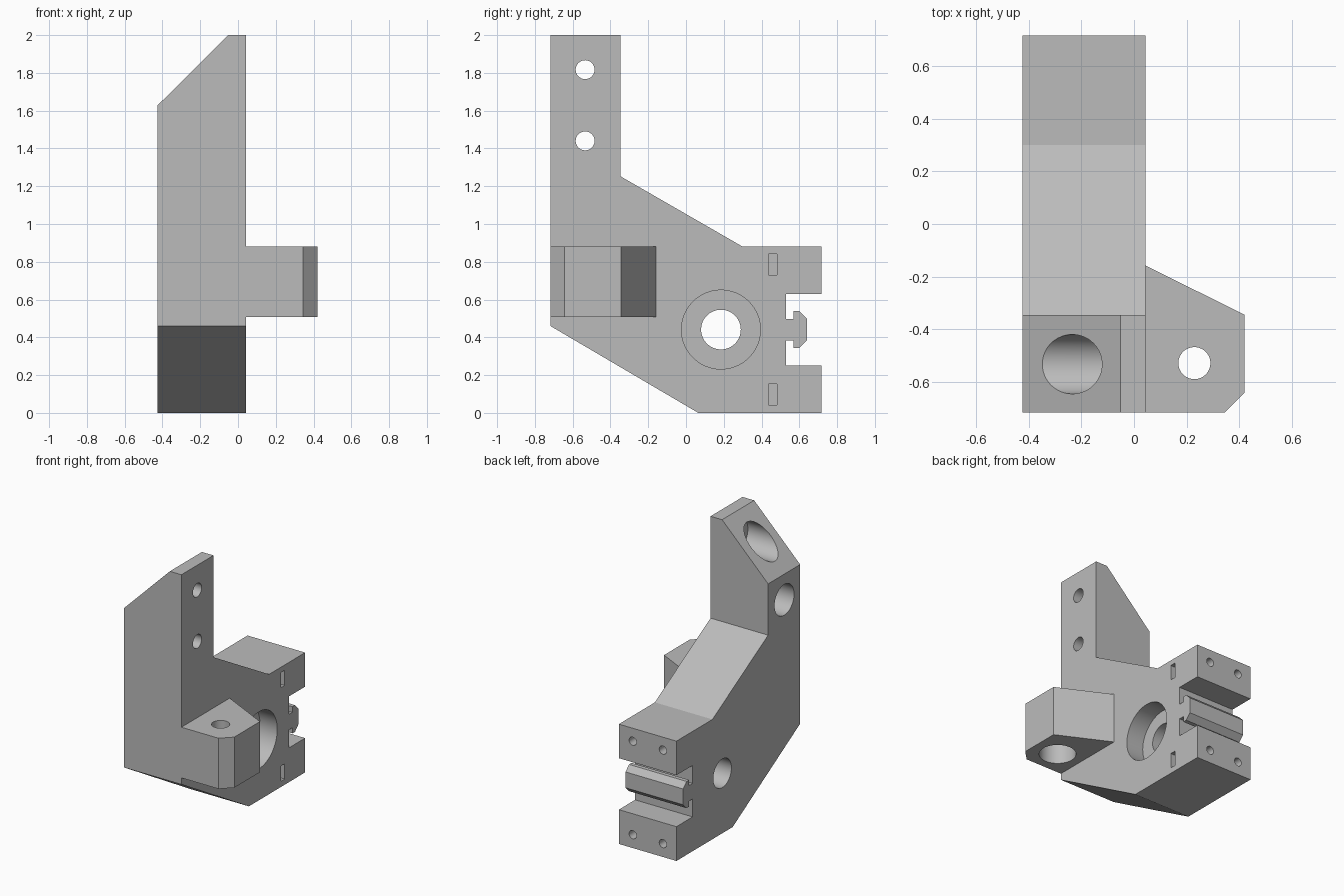
import bpy, bmesh, math
from mathutils import Matrix, Vector

if "Cube" in bpy.data.objects:
    bpy.data.objects.remove(bpy.data.objects["Cube"], do_unlink=True)

grey = bpy.data.materials.new("plain grey")
grey.use_nodes = True
grey.diffuse_color = (0.5, 0.5, 0.5, 1)
grey.node_tree.nodes["Principled BSDF"].inputs["Base Color"].default_value = (0.5, 0.5, 0.5, 1)


def finish(name, bm):
    bmesh.ops.recalc_face_normals(bm, faces=bm.faces)
    mesh = bpy.data.meshes.new(name)
    bm.to_mesh(mesh)
    bm.free()
    mesh.materials.append(grey)
    ob = bpy.data.objects.new(name, mesh)
    bpy.context.collection.objects.link(ob)
    return ob


def prism(name, points, direction):
    """Extrude a closed outline along a direction."""
    bm = bmesh.new()
    face = bm.faces.new([bm.verts.new(p) for p in points])
    new = bmesh.ops.extrude_face_region(bm, geom=[face])["geom"]
    verts = [v for v in new if isinstance(v, bmesh.types.BMVert)]
    bmesh.ops.translate(bm, verts=verts, vec=direction)
    return finish(name, bm)


def rod(name, start, end, radius):
    """Cylinder between two points."""
    a, b = Vector(start), Vector(end)
    turn = Vector((0, 0, 1)).rotation_difference(b - a).to_matrix().to_4x4()
    bm = bmesh.new()
    bmesh.ops.create_cone(bm, cap_ends=True, segments=64, radius1=radius, radius2=radius,
                          depth=(b - a).length, matrix=Matrix.Translation((a + b) / 2) @ turn)
    return finish(name, bm)


def box(name, low, high):
    a, b = Vector(low), Vector(high)
    bm = bmesh.new()
    bmesh.ops.create_cube(bm, size=1, matrix=Matrix.Translation((a + b) / 2)
                          @ Matrix.Diagonal((*(b - a), 1)))
    return finish(name, bm)


def combine(target, tool, operation="DIFFERENCE"):
    """Apply a boolean and discard the tool."""
    mod = target.modifiers.new("combine", "BOOLEAN")
    mod.operation, mod.solver, mod.object = operation, "EXACT", tool
    bpy.context.view_layer.objects.active = target
    bpy.ops.object.modifier_apply(modifier=mod.name)
    bpy.data.objects.remove(tool, do_unlink=True)


LEFT, RIGHT = 0.043, -0.425
FRONT, BACK = -0.718, 0.718

# Side outline of the plate; the clip between the jaws mirrors about its middle
MID = 0.441
clip = [(0.53, 0.057), (0.57, 0.057), (0.57, 0.098), (0.60, 0.098), (0.64, 0.058)]
outline = [(FRONT, 0.46), (0.065, 0), (BACK, 0), (BACK, 0.252), (0.53, 0.252)]
outline += [(y, MID - h) for y, h in clip]
outline += [(y, MID + h) for y, h in reversed(clip)]
outline += [(0.53, 0.63), (BACK, 0.63), (BACK, 0.88), (0.30, 0.88),
            (-0.346, 1.252), (-0.346, 2), (FRONT, 2)]
bracket = prism("bracket", [(RIGHT, y, z) for y, z in outline], (LEFT - RIGHT, 0, 0))

# Sloped top of the upright arm
combine(bracket, prism("top_cut", [(RIGHT - 0.2, -1, 1.43), (0.15, -1, 2.2),
                                   (RIGHT - 0.2, -1, 2.2)][:1]
                       + [(-0.05 + 0.2, -1, 2.2), (RIGHT - 0.2, -1, 2.2)], (0, 0.8, 0)))

# Side lug with clipped corners
lug = [(0, FRONT), (0.345, FRONT), (0.42, -0.643), (0.42, -0.345), (LEFT, -0.158), (0, -0.158)]
combine(bracket, prism("lug", [(x, y, 0.508) for x, y in lug], (0, 0, 0.372)), "UNION")
combine(bracket, rod("lug_hole", (0.23, -0.53, 0.4), (0.23, -0.53, 1), 0.061))
combine(bracket, rod("lug_recess", (0.23, -0.53, 0.4), (0.23, -0.53, 0.70), 0.125))

# Arm screw holes, recessed from the right
for z in (1.44, 1.817):
    combine(bracket, rod("arm_hole", (-0.3, -0.534, z), (0.2, -0.534, z), 0.05))
    combine(bracket, rod("arm_recess", (-0.6, -0.534, z), (-0.05, -0.534, z), 0.113))

# Main bore with a wide recess on the left
combine(bracket, rod("main_hole", (-0.6, 0.185, MID), (0.2, 0.185, MID), 0.105))
combine(bracket, rod("main_recess", (LEFT - 0.14, 0.185, MID), (0.2, 0.185, MID), 0.209))

# Jaw screw holes and nut slots
for z in (0.098, 0.785):
    combine(bracket, box("nut_slot", (-0.37, 0.438, z - 0.056), (0.2, 0.481, z + 0.056)))
    for x in (-0.07, -0.315):
        combine(bracket, rod("jaw_hole", (x, 0.40, z), (x, 0.8, z), 0.03))

bpy.ops.object.select_all(action="DESELECT")
bracket.select_set(True)
bpy.context.view_layer.objects.active = bracket
bpy.ops.object.shade_smooth_by_angle(angle=math.radians(25))
